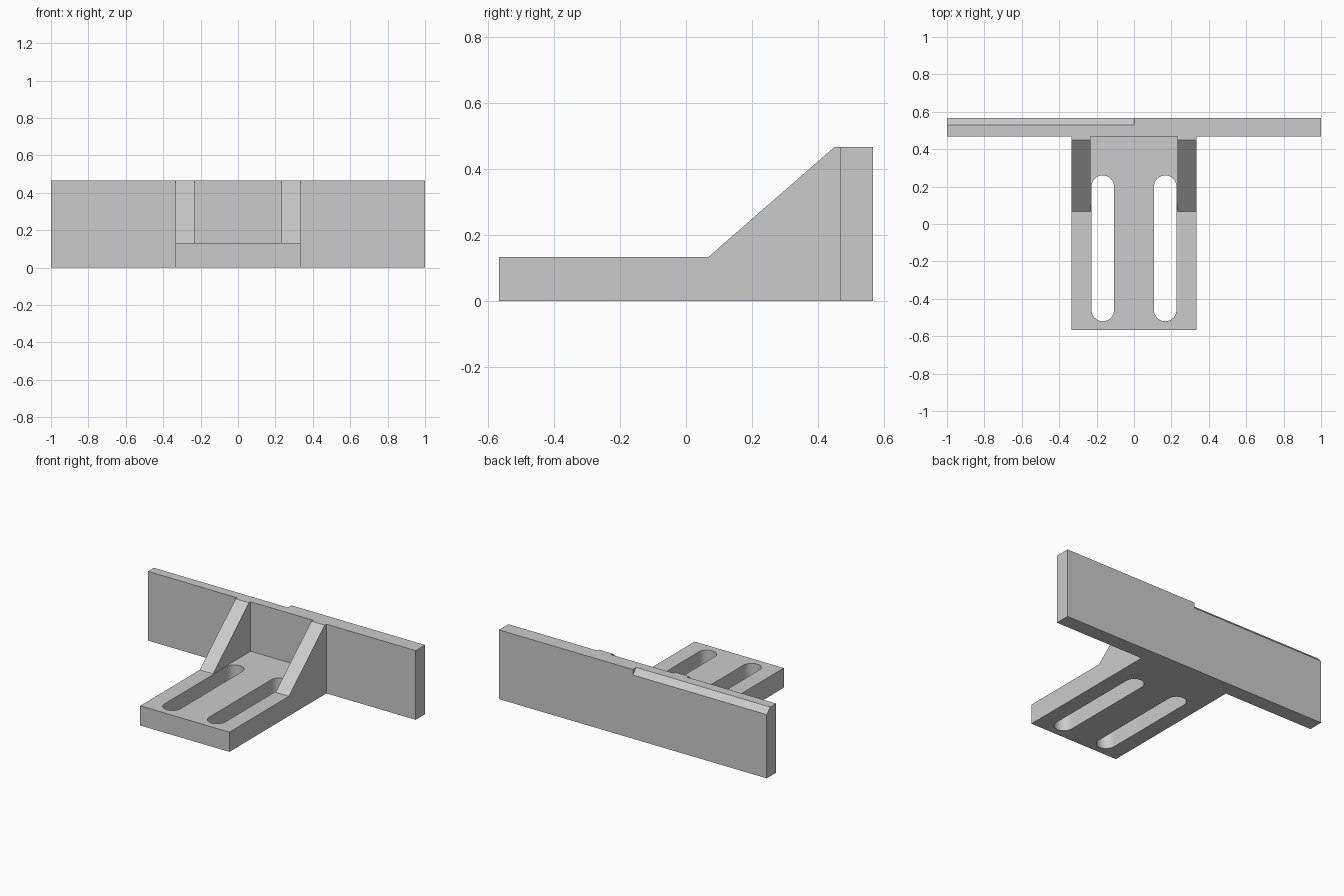
import bpy, bmesh, math
from mathutils import Vector

cube = bpy.data.objects.get("Cube")
if cube:
    bpy.data.objects.remove(cube, do_unlink=True)

grey = bpy.data.materials.new("plain_grey")
grey.use_nodes = True
grey.diffuse_color = (0.6, 0.6, 0.6, 1)
grey.node_tree.nodes["Principled BSDF"].inputs["Base Color"].default_value = (0.6, 0.6, 0.6, 1)


def prism(name, points, direction):
    """Extrude a closed 3D outline along a direction."""
    bm = bmesh.new()
    face = bm.faces.new([bm.verts.new(p) for p in points])
    res = bmesh.ops.extrude_face_region(bm, geom=[face])
    verts = [g for g in res["geom"] if isinstance(g, bmesh.types.BMVert)]
    bmesh.ops.translate(bm, verts=verts, vec=Vector(direction))
    bmesh.ops.recalc_face_normals(bm, faces=bm.faces)
    mesh = bpy.data.meshes.new(name)
    bm.to_mesh(mesh)
    bm.free()
    mesh.materials.append(grey)
    obj = bpy.data.objects.new(name, mesh)
    bpy.context.collection.objects.link(obj)
    return obj


def side_prism(name, profile, x0, x1):
    return prism(name, [(x0, y, z) for y, z in profile], (x1 - x0, 0, 0))


def cut(obj, cutter):
    cutter.hide_render = True
    mod = obj.modifiers.new("cut", "BOOLEAN")
    mod.operation = "DIFFERENCE"
    mod.solver = "EXACT"
    mod.object = cutter
    bpy.context.view_layer.objects.active = obj
    bpy.ops.object.modifier_apply(modifier=mod.name)
    bpy.data.objects.remove(cutter, do_unlink=True)


HALF, FRONT, BACK = 0.333, -0.567, 0.567
PLATE, BASE_TOP, TOP = 0.467, 0.133, 0.467

# Base plate with two long rounded slots
base = side_prism("base_plate", [(FRONT, 0), (PLATE, 0), (PLATE, BASE_TOP), (FRONT, BASE_TOP)],
                  -HALF, HALF)
for side in (-1, 1):
    outline = []
    for centre_y, start in ((0.2, 0), (-0.46, math.pi)):
        for i in range(17):
            a = start + math.pi * i / 16
            outline.append((side * 0.167 + 0.06 * math.cos(a), centre_y + 0.06 * math.sin(a), -0.1))
    cut(base, prism("slot_cutter", outline, (0, 0, 0.4)))

# Sloped ribs bracing the upright plate
rib = [(0.067, BASE_TOP), (PLATE, BASE_TOP), (PLATE, TOP), (0.45, TOP)]
for name, side in (("right_rib", -1), ("left_rib", 1)):
    side_prism(name, rib, side * 0.233, side * HALF)

# Upright plate, its rear top edge chamfered on the right half
plate = side_prism("upright_plate", [(PLATE, 0), (BACK, 0), (BACK, TOP), (PLATE, TOP)], -1, 1)
wedge = [(0.51, 0.487), (0.597, 0.4), (0.597, 0.487)]
cut(plate, side_prism("chamfer_cutter", wedge, -1.1, 0))

# Smooth the slot ends while keeping the hard edges
bpy.ops.object.select_all(action="DESELECT")
base.select_set(True)
bpy.context.view_layer.objects.active = base
bpy.ops.object.shade_smooth_by_angle(angle=math.radians(30))
